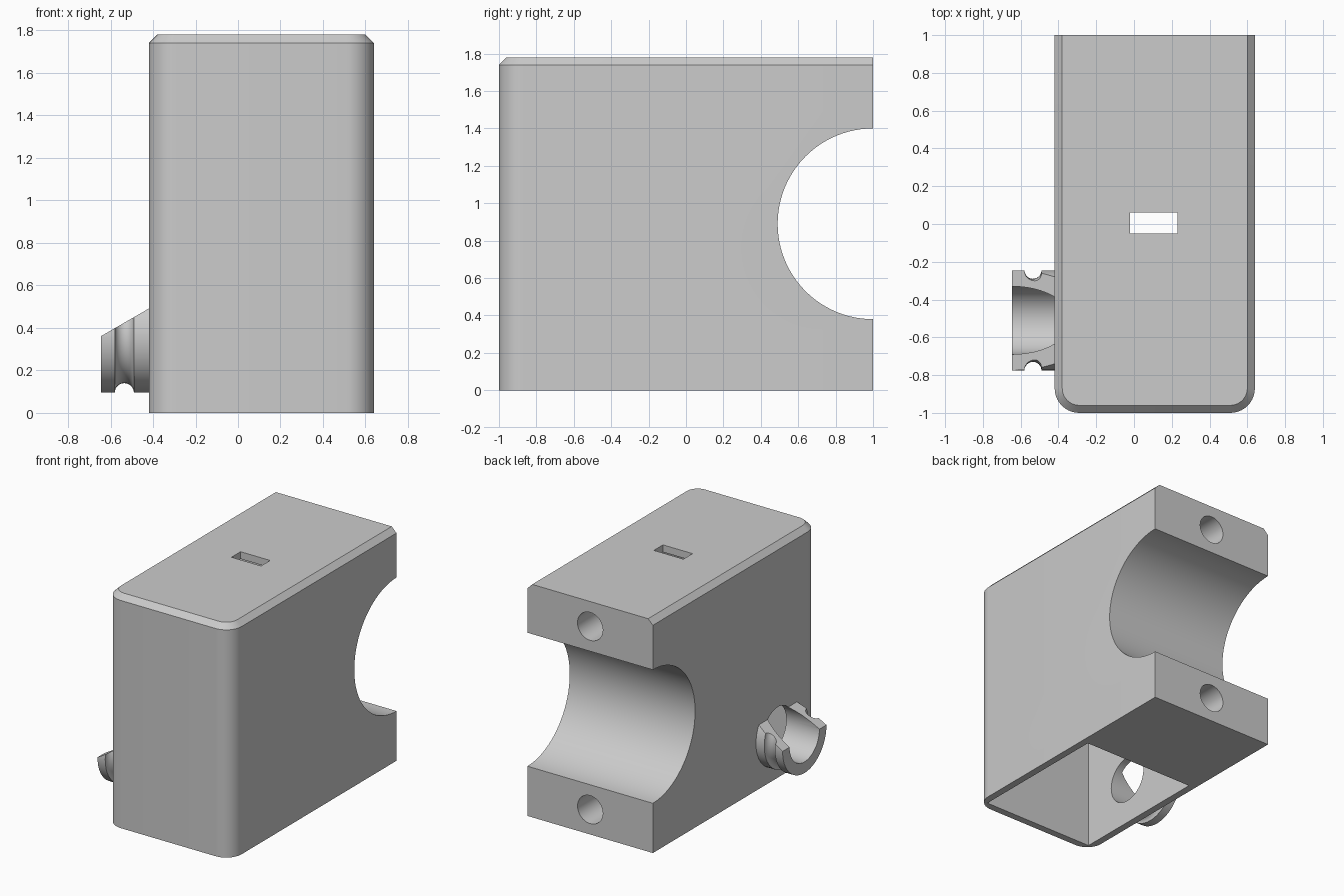
import bpy, bmesh, math
from mathutils import Matrix, Vector

cube = bpy.data.objects.get("Cube")
if cube:
    bpy.data.objects.remove(cube, do_unlink=True)

grey = bpy.data.materials.new("plain grey")
grey.use_nodes = True
colour = (0.6, 0.6, 0.6, 1)
grey.diffuse_color = colour
grey.node_tree.nodes["Principled BSDF"].inputs["Base Color"].default_value = colour

LEFT, RIGHT, FRONT, BACK, HEIGHT = -0.42, 0.64, -1.0, 1.0, 1.78
WALL, CHAMFER, CORNER = 0.055, 0.04, 0.13
MID = (LEFT + RIGHT) / 2
PORT_Y, PORT_Z, PORT_R, BORE_R = -0.51, 0.36, 0.265, 0.18


def make(name, bm):
    bmesh.ops.recalc_face_normals(bm, faces=bm.faces)
    mesh = bpy.data.meshes.new(name)
    bm.to_mesh(mesh)
    bm.free()
    mesh.materials.append(grey)
    obj = bpy.data.objects.new(name, mesh)
    bpy.context.collection.objects.link(obj)
    return obj


def box(name, lo, hi):
    bm = bmesh.new()
    lo, hi = Vector(lo), Vector(hi)
    size = Matrix.Diagonal((*(hi - lo), 1))
    bmesh.ops.create_cube(bm, size=1, matrix=Matrix.Translation((lo + hi) / 2) @ size)
    return make(name, bm)


def cylinder(name, centre, radius, depth, axis, sides):
    bm = bmesh.new()
    turn = Vector((0, 0, 1)).rotation_difference(Vector(axis)).to_matrix().to_4x4()
    bmesh.ops.create_cone(bm, cap_ends=True, segments=sides, radius1=radius,
                          radius2=radius, depth=depth,
                          matrix=Matrix.Translation(centre) @ turn)
    return make(name, bm)


def smooth(obj):
    bpy.ops.object.select_all(action='DESELECT')
    obj.select_set(True)
    bpy.context.view_layer.objects.active = obj
    bpy.ops.object.shade_smooth_by_angle(angle=math.radians(25))


def outline(inset, steps=10):
    """Plan of the body: square at the back, rounded at the front."""
    pts = [(RIGHT - inset, BACK), (LEFT + inset, BACK)]
    for cx, start in ((LEFT + CORNER, math.pi), (RIGHT - CORNER, 1.5 * math.pi)):
        for i in range(steps + 1):
            a = start + i / steps * math.pi / 2
            r = CORNER - inset
            pts.append((cx + r * math.cos(a), FRONT + CORNER + r * math.sin(a)))
    return pts


# Body shell with chamfered top rim
bm = bmesh.new()
rings = [[bm.verts.new((x, y, z)) for x, y in outline(inset)]
         for z, inset in ((0, 0), (HEIGHT - CHAMFER, 0), (HEIGHT, CHAMFER))]
for low, high in zip(rings, rings[1:]):
    for i in range(len(low)):
        j = (i + 1) % len(low)
        bm.faces.new((low[i], low[j], high[j], high[i]))
bm.faces.new(rings[0])
bm.faces.new(rings[-1])
body = make("body", bm)

# Cutters: cavity, top slot, round saddle, port bore and screw holes
cutters = [
    box("cavity_cutter", (LEFT + WALL, FRONT + WALL, -0.2),
        (RIGHT - WALL, 0.18, HEIGHT - WALL)),
    box("slot_cutter", (-0.02, -0.05, 1.6), (0.23, 0.06, 2)),
    cylinder("saddle_cutter", (MID, BACK, 0.89), 0.51, 2, (1, 0, 0), 96),
    cylinder("bore_cutter", (LEFT, PORT_Y, PORT_Z), BORE_R, 0.3, (1, 0, 0), 48),
]
for z in (0.19, 1.59):
    cutters.append(cylinder("screw_cutter", (MID, BACK, z), 0.107, 1, (0, 1, 0), 40))

bpy.context.view_layer.objects.active = body
for cutter in cutters:
    cutter.hide_render = True
    mod = body.modifiers.new(cutter.name, 'BOOLEAN')
    mod.operation, mod.solver, mod.object = 'DIFFERENCE', 'EXACT', cutter
    bpy.ops.object.modifier_apply(modifier=mod.name)
    bpy.data.objects.remove(cutter, do_unlink=True)
smooth(body)

# Side port: a grooved tube turned about x, trimmed by a sloping plane
TIP, GROOVE_X, GROOVE_R = -0.645, -0.535, 0.045
profile = [(TIP, BORE_R), (TIP, PORT_R)]
for i in range(13):
    a = math.pi * (1 - i / 12)
    profile.append((GROOVE_X + GROOVE_R * math.cos(a), PORT_R - GROOVE_R * math.sin(a)))
profile += [(LEFT, PORT_R), (LEFT, BORE_R)]

bm = bmesh.new()
verts = [bm.verts.new((x, PORT_Y, PORT_Z + r)) for x, r in profile]
edges = [bm.edges.new((v, verts[(i + 1) % len(verts)])) for i, v in enumerate(verts)]
bmesh.ops.spin(bm, geom=verts + edges, cent=(0, PORT_Y, PORT_Z), axis=(1, 0, 0),
               angle=2 * math.pi, steps=48)
bmesh.ops.remove_doubles(bm, verts=bm.verts, dist=0.0001)
slope = math.radians(30)
cut = bmesh.ops.bisect_plane(bm, geom=bm.verts[:] + bm.edges[:] + bm.faces[:],
                             plane_co=(TIP, PORT_Y, PORT_Z + 0.001),
                             plane_no=(-math.sin(slope), 0, math.cos(slope)),
                             clear_outer=True)
rim = [e for e in cut["geom_cut"] if isinstance(e, bmesh.types.BMEdge)]
bmesh.ops.holes_fill(bm, edges=rim, sides=0)
smooth(make("side_port", bm))
